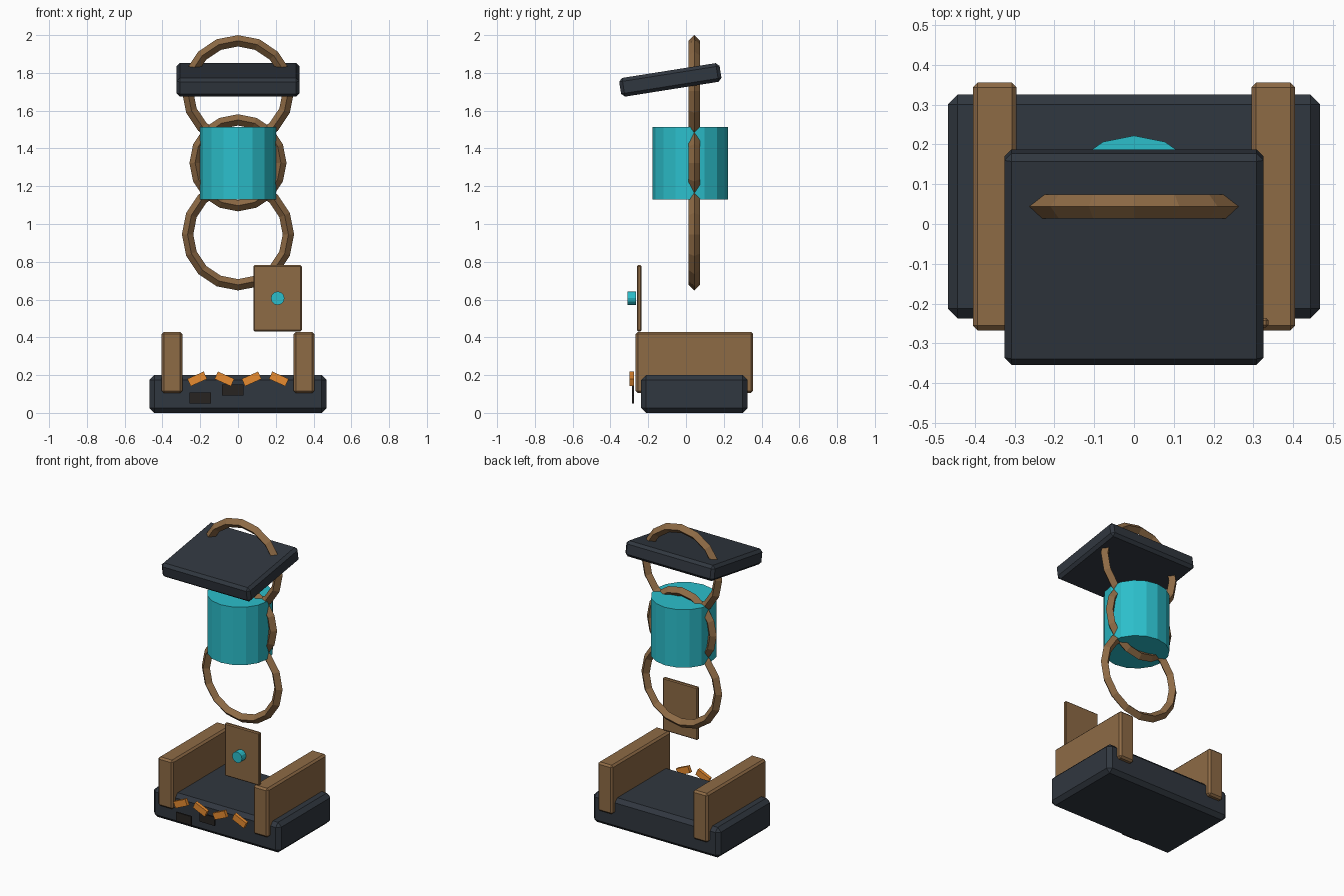
import bpy
from math import radians, pi

if "Cube" in bpy.data.objects:
    bpy.data.objects.remove(bpy.data.objects["Cube"])


def material(name, rgb):
    m = bpy.data.materials.new(name)
    m.diffuse_color = (*rgb, 1)
    m.use_nodes = True
    m.node_tree.nodes["Principled BSDF"].inputs["Base Color"].default_value = m.diffuse_color
    return m


SLATE = material("slate", (0.03, 0.038, 0.05))
WOOD = material("bronze", (0.27, 0.145, 0.06))
TEAL = material("teal", (0.025, 0.52, 0.6))
EMBER = material("ember", (0.8, 0.26, 0.03))
COAL = material("coal", (0.02, 0.017, 0.015))


def finish(name, mat):
    ob = bpy.context.object
    ob.name = ob.data.name = name
    ob.data.materials.append(mat)
    return ob


def box(name, loc, size, mat, bevel=0.0, rot=(0, 0, 0)):
    bpy.ops.mesh.primitive_cube_add(size=1, location=loc, rotation=rot)
    ob = finish(name, mat)
    ob.scale = size
    bpy.ops.object.transform_apply(location=False, rotation=False, scale=True)
    if bevel:
        mod = ob.modifiers.new("Bevel", 'BEVEL')
        mod.width, mod.segments = bevel, 1
    return ob


def cylinder(name, loc, radius, depth, sides, mat, rot=(0, 0, 0)):
    bpy.ops.mesh.primitive_cylinder_add(vertices=sides, radius=radius, depth=depth,
                                        location=loc, rotation=rot)
    return finish(name, mat)


# Base slab and the two side walls
box("base", (0, 0.044, 0.1), (0.936, 0.562, 0.2), SLATE, 0.025)
for side, s in (("left", -1), ("right", 1)):
    box(f"{side}_wall", (s * 0.35, 0.044, 0.267), (0.11, 0.622, 0.325), WOOD, 0.012)

# Embers and coal pieces along the front
for i, x in enumerate((-0.216, -0.072, 0.072, 0.216)):
    tilt = radians(-24 if i % 2 == 0 else 24)
    box(f"ember_{i + 1}", (x, -0.287, 0.18), (0.095, 0.022, 0.043), EMBER, 0, (0, tilt, 0))
for i, (x, z) in enumerate(((-0.2, 0.08), (-0.028, 0.122))):
    box(f"coal_{i + 1}", (x, -0.281, z), (0.112, 0.01, 0.058), COAL)

# Door plate with its round knob
box("door_plate", (0.21, -0.248, 0.607), (0.255, 0.024, 0.35), WOOD, 0.006)
cylinder("door_knob", (0.21, -0.288, 0.607), 0.036, 0.044, 12, TEAL, (pi / 2, 0, 0))

# Drum and the stack of three upright rings
cylinder("drum", (0, 0.022, 1.322), 0.2, 0.385, 16, TEAL)
for name, z, r in (("lower_ring", 0.945, 0.267), ("middle_ring", 1.324, 0.227),
                   ("upper_ring", 1.703, 0.267)):
    bpy.ops.mesh.primitive_torus_add(major_radius=r, minor_radius=0.03, major_segments=16,
                                     minor_segments=4, location=(0, 0.044, z),
                                     rotation=(pi / 2, 0, 0))
    finish(name, WOOD)

# Tilted roof slab
box("roof", (0, -0.083, 1.763), (0.652, 0.538, 0.1), SLATE, 0.018, (radians(9), 0, 0))
